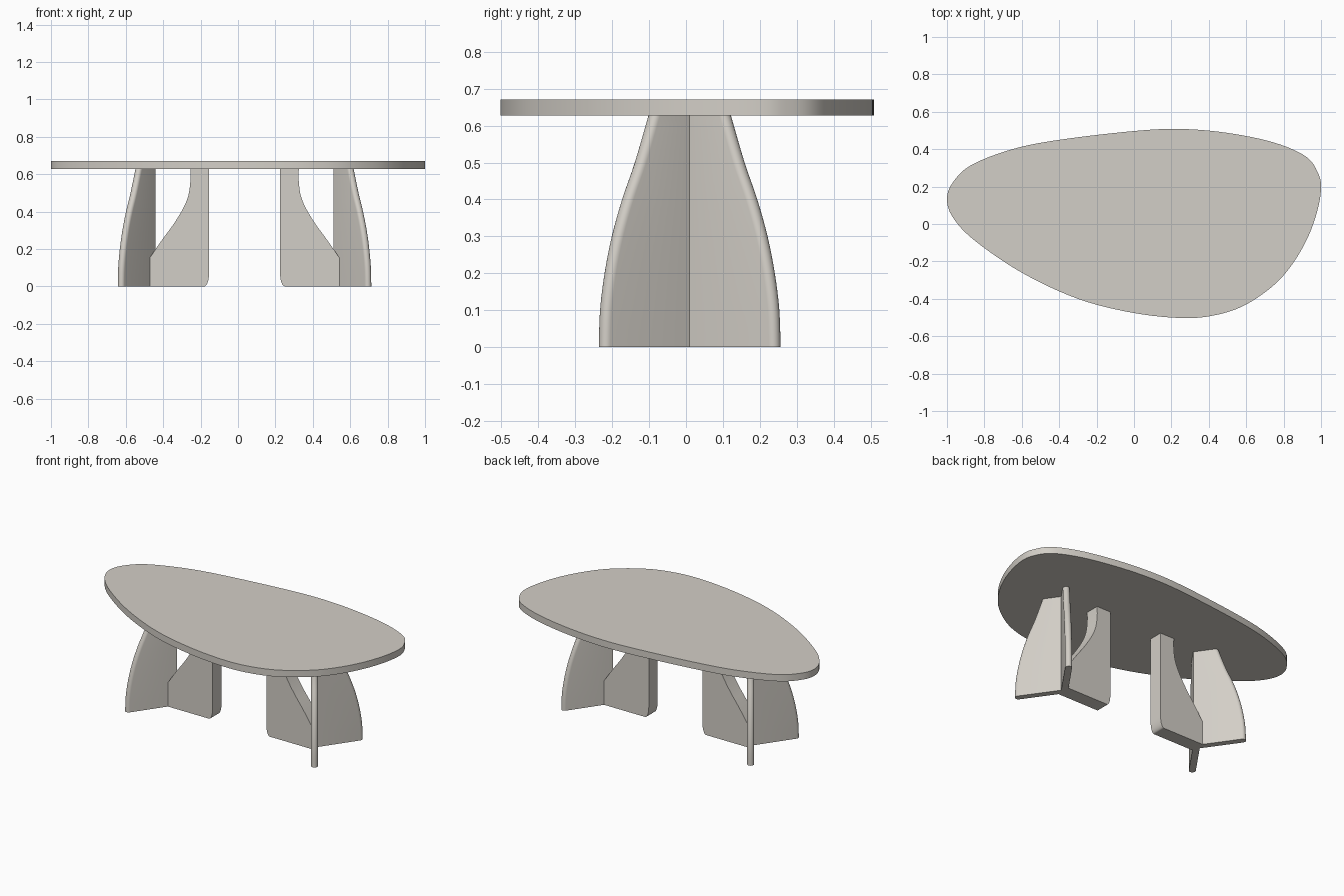
import bpy, bmesh, math
from mathutils import Vector

if "Cube" in bpy.data.objects:
    bpy.data.objects.remove(bpy.data.objects["Cube"])

mat = bpy.data.materials.new("warm stone")
mat.diffuse_color = (0.65, 0.62, 0.57, 1)
mat.use_nodes = True
mat.node_tree.nodes["Principled BSDF"].inputs["Base Color"].default_value = mat.diffuse_color

UNDERSIDE, TOP = 0.627, 0.67
MID_X, MID_Y = 0.035, 0.01      # centre between the two bases


def catmull(pts, steps, closed=False):
    """Smooth 2D curve through the given points."""
    n, out = len(pts), []
    P = [Vector(p) for p in pts]
    for i in range(n if closed else n - 1):
        if closed:
            a, b, c, d = (P[(i + k) % n] for k in (-1, 0, 1, 2))
        else:
            a, b, c, d = (P[min(max(i + k, 0), n - 1)] for k in (-1, 0, 1, 2))
        for k in range(steps):
            t = k / steps
            out.append(0.5 * (2 * b + (c - a) * t + (2 * a - 5 * b + 4 * c - d) * t * t
                              + (3 * b - a - 3 * c + d) * t ** 3))
    if not closed:
        out.append(P[-1])
    return out


def loft(name, rings):
    """Closed solid through rings of equal length, with capped ends."""
    bm = bmesh.new()
    rows = [[bm.verts.new(p) for p in ring] for ring in rings]
    for lo, hi in zip(rows, rows[1:]):
        for i in range(len(lo)):
            j = (i + 1) % len(lo)
            bm.faces.new((lo[i], lo[j], hi[j], hi[i]))
    bm.faces.new(rows[0][::-1])
    bm.faces.new(rows[-1])
    bmesh.ops.recalc_face_normals(bm, faces=bm.faces)
    me = bpy.data.meshes.new(name)
    bm.to_mesh(me)
    bm.free()
    me.materials.append(mat)
    ob = bpy.data.objects.new(name, me)
    bpy.context.collection.objects.link(ob)
    bpy.ops.object.select_all(action='DESELECT')
    ob.select_set(True)
    bpy.context.view_layer.objects.active = ob
    bpy.ops.object.shade_smooth_by_angle(angle=math.radians(30))
    return ob


# Tabletop: asymmetric pebble outline
outline = catmull([(-1, .13), (-.97, .22), (-.87, .315), (-.65, .40), (-.4, .45), (0, .497),
                   (.25, .508), (.5, .487), (.75, .435), (.92, .36), (.985, .27), (1, .19),
                   (.98, .07), (.93, -.07), (.85, -.21), (.75, -.325), (.6, -.43),
                   (.45, -.484), (.27, -.503), (0, -.476), (-.3, -.40), (-.6, -.26),
                   (-.85, -.09), (-.965, .03)], 6, closed=True)
loft("tabletop", [[(p.x, p.y, z) for p in outline] for z in (UNDERSIDE, TOP)])

# Outer V panel: reach along each wing as a function of height
ANGLE, HALF = math.radians(55), 0.02
reach = catmull([(.276, 0), (.272, .1), (.257, .2), (.233, .3), (.199, .4),
                 (.157, .5), (.112, UNDERSIDE)], 4)
APEX = 0.475                     # inner apex, measured from the middle


def v_ring(length, z, side):
    d = Vector((math.cos(ANGLE), math.sin(ANGLE)))
    n = Vector((-d.y, d.x))
    wing = [d * length + n * HALF * math.cos(a) + d * HALF * math.sin(a)
            for a in (math.pi * k / 10 for k in range(11))]
    off = HALF / math.sin(ANGLE)
    half = [Vector((-off, 0))] + wing + [Vector((off, 0))]
    ring = half + [Vector((p.x, -p.y)) for p in wing[::-1]]
    return [(MID_X + side * (APEX + off + p.x), MID_Y + p.y, z) for p in ring]


# Inner fin: side profile with a scooped back and a rounded foot
scoop = catmull([(.29, UNDERSIDE), (.29, .56), (.302, .48), (.335, .405), (.385, .325),
                 (.435, .257), (.475, .2), (.515, .14)], 4)
foot = [(.215 - .025 * math.sin(a), .07 - .07 * math.cos(a))
        for a in (math.pi / 2 * k / 8 for k in range(9))]
profile = [tuple(p) for p in scoop] + [(.515, 0)] + foot + [(.19, UNDERSIDE)]
FIN_HALF = 0.045

for side, label in ((-1, "left"), (1, "right")):
    loft(label + "_outer_panel", [v_ring(p.x, p.y, side) for p in reach])
    loft(label + "_inner_fin", [[(MID_X + side * x, MID_Y + y, z) for x, z in profile]
                                for y in (-FIN_HALF, FIN_HALF)])
